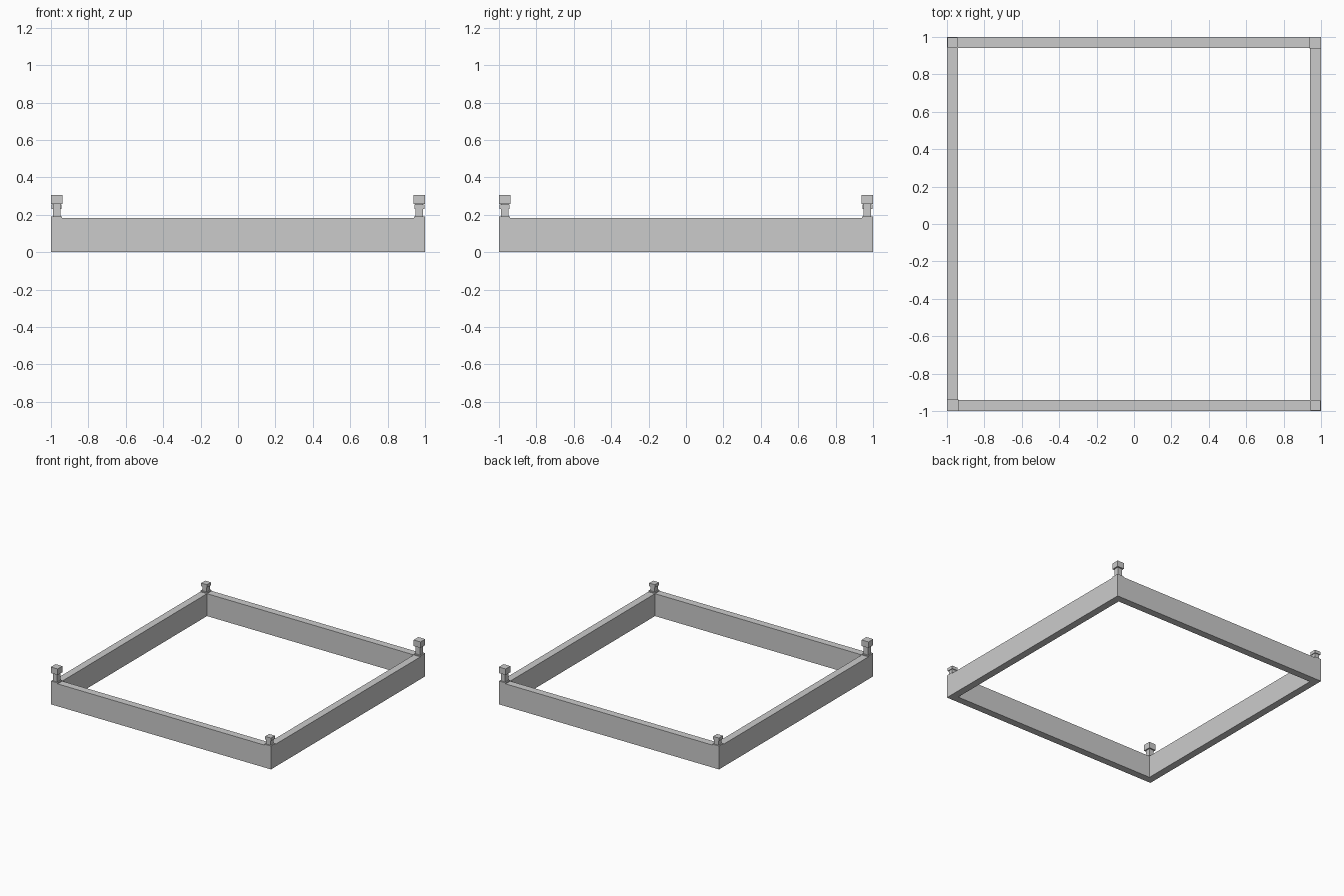
import bpy

if "Cube" in bpy.data.objects:
    bpy.data.objects.remove(bpy.data.objects["Cube"])

def box(name, x, y, z0, z1, sx, sy):
    bpy.ops.mesh.primitive_cube_add(size=1, location=(x, y, (z0 + z1) / 2))
    o = bpy.context.object
    o.name = name
    o.scale = (sx, sy, z1 - z0)
    bpy.ops.object.transform_apply(location=False, rotation=False, scale=True)
    return o

T, H = 0.06, 0.184
C = 1 - T / 2

# four walls of the square frame
for s, a, b in ((-1, "front", "left"), (1, "back", "right")):
    box(a + "_wall", 0, s * C, 0, H, 2, T)
    box(b + "_wall", s * C, 0, 0, H, T, 2 - 2 * T)

# corner posts: tall and short ones on opposite diagonals
for sx in (-1, 1):
    for sy in (-1, 1):
        x, y = sx * C, sy * C
        tall = sx == sy
        n = ("front_" if sy < 0 else "back_") + ("left" if sx < 0 else "right")
        box(n + "_post_base", x, y, H, 0.192, T, T)
        if tall:
            box(n + "_post_neck", x, y, 0.192, 0.257, 0.04, 0.04)
            box(n + "_post_cap", x, y, 0.257, 0.307, 0.062, 0.062)
        else:
            box(n + "_post_neck", x, y, 0.192, 0.23, 0.04, 0.04)
            box(n + "_post_cap", x, y, 0.23, 0.255, 0.052, 0.052)
